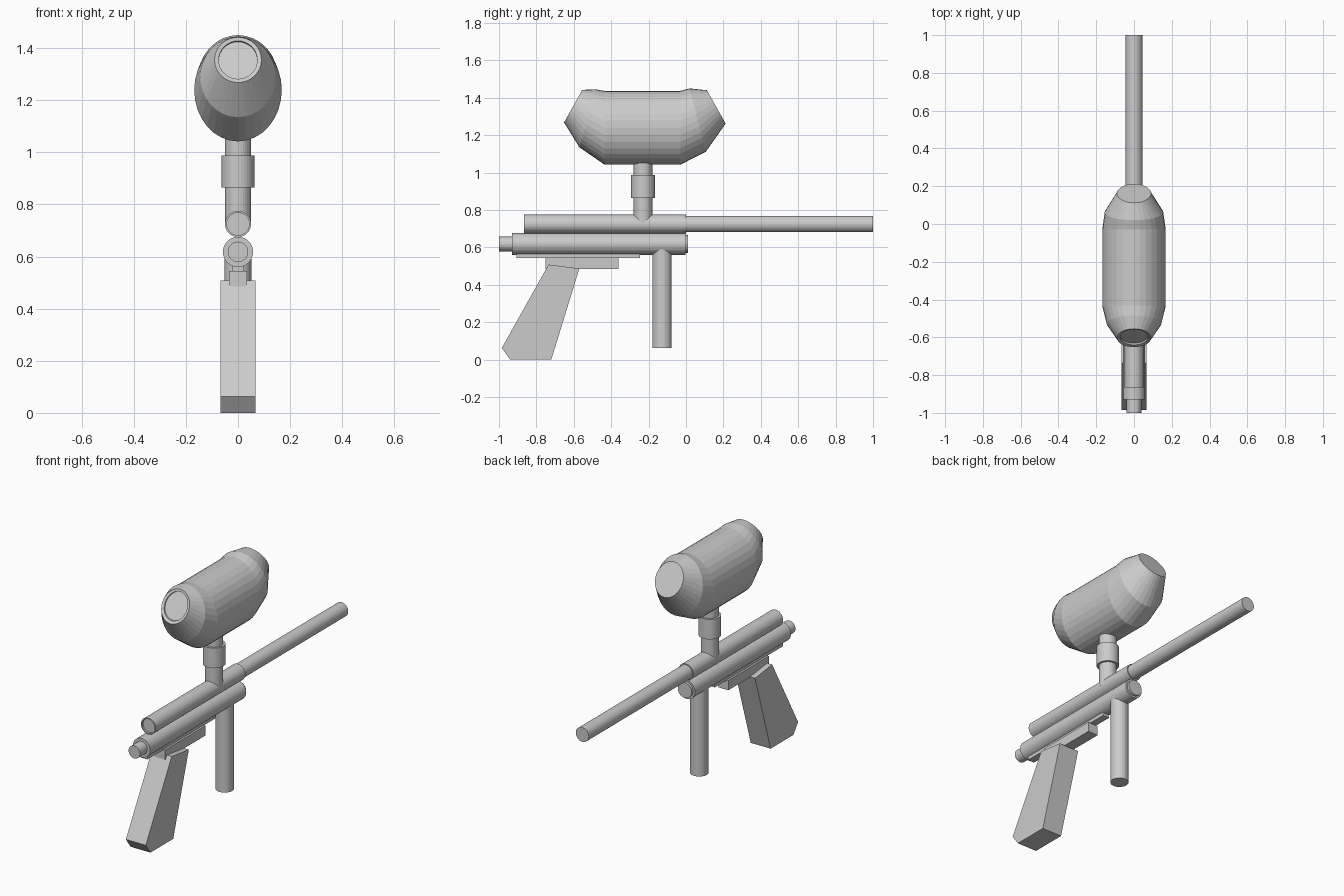
import bpy, bmesh, math
from mathutils import Vector

cube = bpy.data.objects.get("Cube")
if cube:
    bpy.data.objects.remove(cube, do_unlink=True)

grey = bpy.data.materials.new("plain grey")
grey.use_nodes = True
COLOUR = (0.6, 0.6, 0.6, 1)
grey.diffuse_color = COLOUR
grey.node_tree.nodes["Principled BSDF"].inputs["Base Color"].default_value = COLOUR
SIDES = 32


def finish(name, bm):
    bmesh.ops.recalc_face_normals(bm, faces=bm.faces)
    mesh = bpy.data.meshes.new(name)
    bm.to_mesh(mesh)
    bm.free()
    mesh.materials.append(grey)
    obj = bpy.data.objects.new(name, mesh)
    bpy.context.collection.objects.link(obj)
    return obj


def loft(name, rings):
    """Skin ellipses given as (centre, half-width along x, other half-axis vector)."""
    bm = bmesh.new()
    loops = []
    for centre, rx, axis in rings:
        loop = []
        for i in range(SIDES):
            a = 2 * math.pi * i / SIDES
            loop.append(bm.verts.new(Vector(centre) + Vector((rx * math.cos(a), 0, 0))
                                     + Vector(axis) * math.sin(a)))
        loops.append(loop)
    for a, b in zip(loops, loops[1:]):
        for i in range(SIDES):
            j = (i + 1) % SIDES
            bm.faces.new((a[i], a[j], b[j], b[i]))
    bm.faces.new(loops[0])
    bm.faces.new(loops[-1])
    return finish(name, bm)


def tube_y(name, z, stations):
    """Horizontal turned part from (y, radius) stations."""
    return loft(name, [((0, y, z), r, (0, 0, r)) for y, r in stations])


def tube_z(name, y, stations):
    """Upright turned part from (z, radius) stations."""
    return loft(name, [((0, y, z), r, (0, r, 0)) for z, r in stations])


def slab(name, profile, half_width):
    """Side profile of (y, z) points extruded across x."""
    bm = bmesh.new()
    sides = [[bm.verts.new((x, y, z)) for y, z in profile] for x in (-half_width, half_width)]
    bm.faces.new(sides[0])
    bm.faces.new(sides[1])
    n = len(profile)
    for i in range(n):
        j = (i + 1) % n
        bm.faces.new((sides[0][i], sides[0][j], sides[1][j], sides[1][i]))
    return finish(name, bm)


def box(name, y0, y1, z0, z1, half_width):
    return slab(name, [(y0, z0), (y1, z0), (y1, z1), (y0, z1)], half_width)


# Hopper: tilted elliptical rings as (bottom y, bottom z, top y, top z, half-width)
hopper = [
    (-0.631, 1.282, -0.549, 1.424, 0.074),   # recessed lid
    (-0.640, 1.282, -0.558, 1.428, 0.074),
    (-0.652, 1.268, -0.555, 1.442, 0.090),   # lid rim
    (-0.570, 1.135, -0.485, 1.445, 0.145),
    (-0.435, 1.042, -0.435, 1.437, 0.168),
    (-0.030, 1.042, -0.030, 1.437, 0.168),
    (0.105, 1.110, 0.020, 1.450, 0.155),
    (0.212, 1.262, 0.112, 1.440, 0.090),     # flat rear end
]
loft("hopper", [((0, (yb + yt) / 2, (zb + zt) / 2), rx, (0, (yt - yb) / 2, (zt - zb) / 2))
                for yb, zb, yt, zt, rx in hopper])

# Feed neck and its clamp collar
tube_z("feed_neck", -0.23, [(0.72, 0.05), (1.08, 0.05)])
tube_z("feed_collar", -0.23, [(0.865, 0.063), (0.987, 0.063)])

# Upper tube with a shallow dished end, and the barrel
tube_y("upper_tube", 0.725, [(-0.853, 0.043), (-0.865, 0.043), (-0.865, 0.05), (0, 0.05)])
tube_y("barrel", 0.725, [(-0.02, 0.044), (1.0, 0.044)])

# Lower tube with a knob and an end plug
tube_y("lower_tube", 0.618, [(-0.93, 0.058), (-0.003, 0.058)])
tube_y("end_knob", 0.618, [(-1.0, 0.039), (-0.92, 0.039)])
tube_y("end_plug", 0.618, [(-0.02, 0.047), (0.012, 0.047)])

# Upright fore grip
tube_z("fore_grip", -0.128, [(0.062, 0.051), (0.60, 0.051)])

# Frame under the lower tube
box("frame_rail", -0.905, -0.245, 0.543, 0.572, 0.022)
box("frame_block", -0.75, -0.36, 0.485, 0.545, 0.034)

# Raked handle
slab("handle", [(-0.985, 0.062), (-0.94, 0.0), (-0.72, 0.0),
                (-0.57, 0.487), (-0.735, 0.508)], 0.067)
